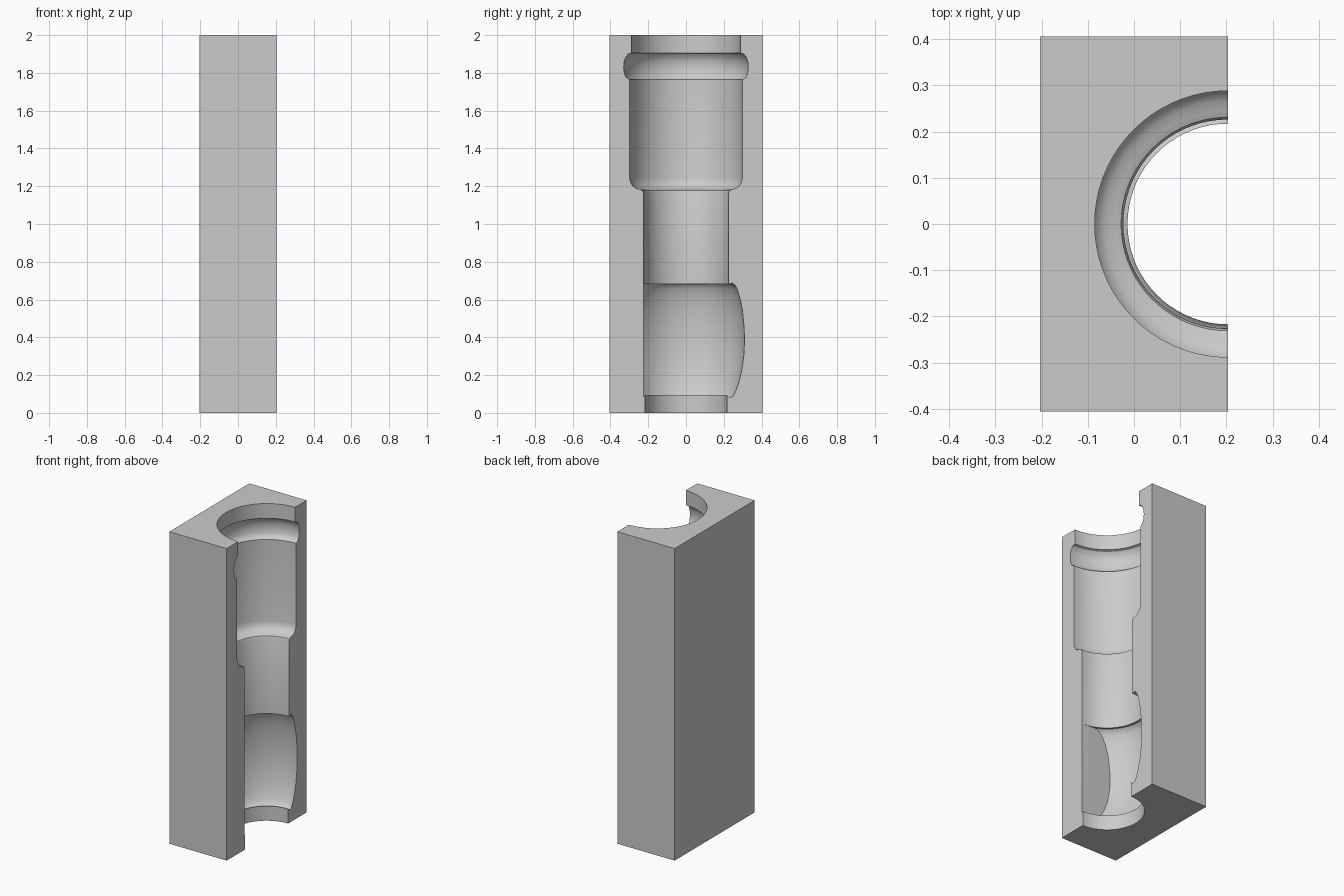
import bpy, bmesh, math
from mathutils import Vector

old = bpy.data.objects.get("Cube")
if old:
    bpy.data.objects.remove(old, do_unlink=True)

HALF_X, HALF_Y, HEIGHT = 0.203, 0.405, 2.0
FLAT_Y = -0.225   # flat wall that ends the barrel chamber on one side


def add_object(name, bm):
    bmesh.ops.recalc_face_normals(bm, faces=bm.faces)
    mesh = bpy.data.meshes.new(name)
    bm.to_mesh(mesh)
    bm.free()
    obj = bpy.data.objects.new(name, mesh)
    bpy.context.collection.objects.link(obj)
    return obj


def lathe(name, profile, flat_y=None):
    """Solid of revolution about the bore axis, optionally trimmed flat."""
    bm = bmesh.new()
    points = [(0, profile[0][1])] + profile + [(0, profile[-1][1])]
    verts = [bm.verts.new((0, r, z)) for r, z in points]
    edges = [bm.edges.new(pair) for pair in zip(verts, verts[1:])]
    bmesh.ops.spin(bm, geom=verts + edges, cent=(0, 0, 0), axis=(0, 0, 1),
                   angle=math.tau, steps=72)
    bmesh.ops.remove_doubles(bm, verts=bm.verts, dist=1e-4)
    if flat_y is not None:
        cut = bmesh.ops.bisect_plane(
            bm, geom=bm.verts[:] + bm.edges[:] + bm.faces[:],
            plane_co=(0, flat_y, 0), plane_no=(0, -1, 0), clear_outer=True)
        rim = [e for e in cut["geom_cut"] if isinstance(e, bmesh.types.BMEdge)]
        bmesh.ops.contextual_create(bm, geom=rim)
    bmesh.ops.translate(bm, verts=bm.verts, vec=Vector((HALF_X, 0, 0)))
    return add_object(name, bm)


# Block
bm = bmesh.new()
bmesh.ops.create_cube(bm, size=1)
bmesh.ops.scale(bm, verts=bm.verts, vec=(2 * HALF_X, 2 * HALF_Y, HEIGHT))
bmesh.ops.translate(bm, verts=bm.verts, vec=(0, 0, HEIGHT / 2))
block = add_object("sectioned_block", bm)

# Stepped bore with a rounded shoulder and a ring groove near the mouth
groove = [(0.3, 1.765), (0.316, 1.775), (0.326, 1.795), (0.33, 1.83),
          (0.327, 1.86), (0.318, 1.885), (0.305, 1.9), (0.288, 1.905)]
bore = lathe("bore_cutter", [
    (0.217, -0.1), (0.217, 0.1), (0.2, 0.1), (0.2, 0.68), (0.226, 0.68),
    (0.226, 1.165), (0.231, 1.178), (0.245, 1.184), (0.265, 1.189),
    (0.283, 1.203), (0.294, 1.222), (0.298, 1.245), (0.298, 1.765),
] + groove + [(0.288, 2.1)])

# Barrel-shaped chamber in the lower part
chamber = lathe("chamber_cutter", [
    (0.212, 0.1), (0.224, 0.086), (0.236, 0.081), (0.247, 0.087),
    (0.262, 0.112), (0.279, 0.16), (0.295, 0.225), (0.306, 0.305),
    (0.31, 0.385), (0.307, 0.46), (0.299, 0.54), (0.286, 0.605),
    (0.271, 0.655), (0.258, 0.678), (0.245, 0.687), (0.234, 0.685),
    (0.222, 0.681)], FLAT_Y)

# Carve the hollows
bpy.context.view_layer.objects.active = block
for cutter in (bore, chamber):
    mod = block.modifiers.new(cutter.name, 'BOOLEAN')
    mod.operation = 'DIFFERENCE'
    mod.solver = 'EXACT'
    mod.object = cutter
    bpy.ops.object.modifier_apply(modifier=mod.name)
    bpy.data.objects.remove(cutter, do_unlink=True)

# Plain grey finish
grey = bpy.data.materials.new("plain_grey")
grey.use_nodes = True
colour = (0.6, 0.6, 0.6, 1)
grey.diffuse_color = colour
grey.node_tree.nodes["Principled BSDF"].inputs["Base Color"].default_value = colour
block.data.materials.clear()
block.data.materials.append(grey)

for obj in bpy.context.selected_objects:
    obj.select_set(False)
block.select_set(True)
bpy.ops.object.shade_smooth_by_angle(angle=math.radians(32))
